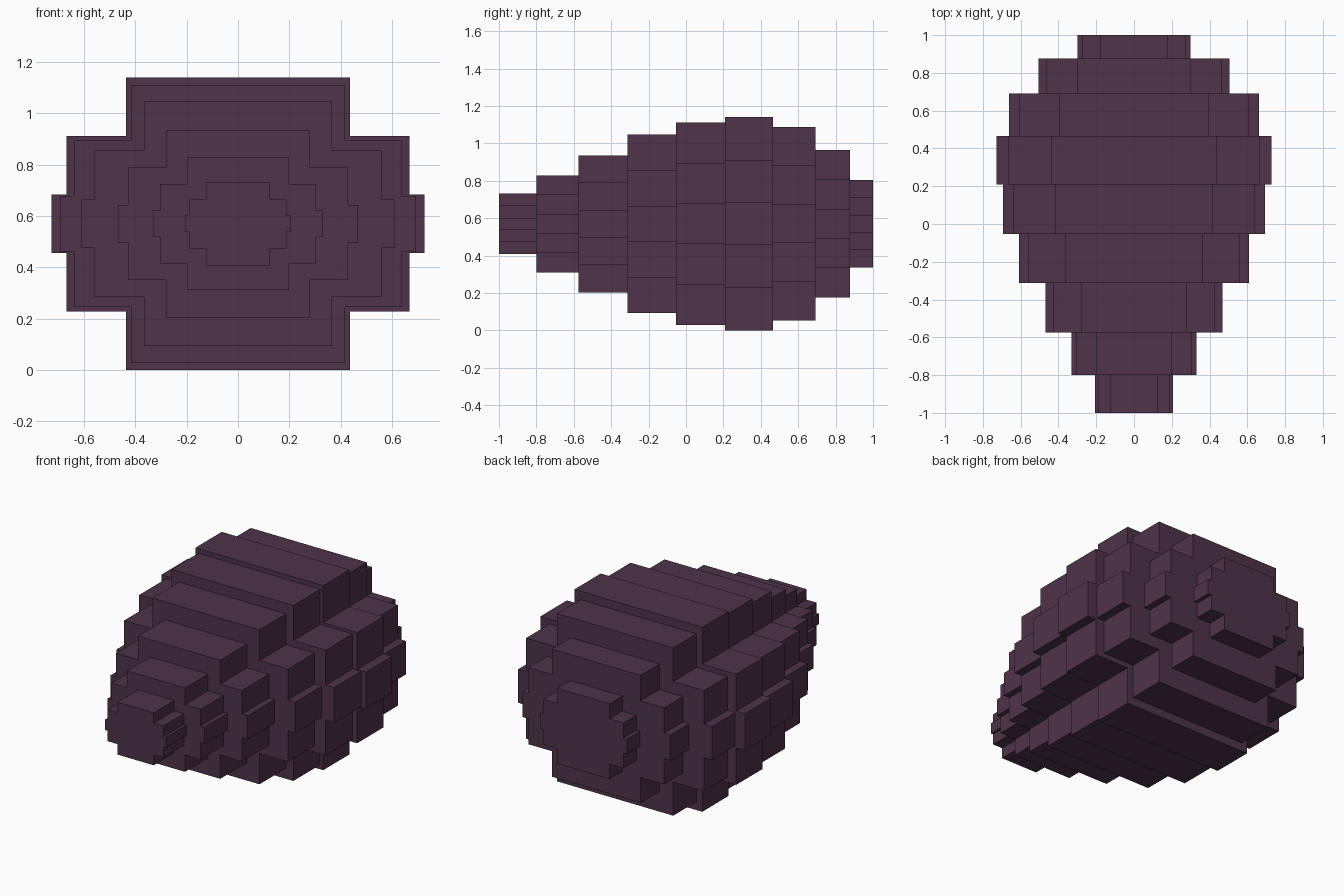
import bpy, bmesh

if "Cube" in bpy.data.objects:
    bpy.data.objects.remove(bpy.data.objects["Cube"])

CENTRE_Z = 0.57

plum = bpy.data.materials.new("dark plum")
plum.diffuse_color = (0.077, 0.033, 0.068, 1.0)
plum.use_nodes = True
plum.node_tree.nodes["Principled BSDF"].inputs["Base Color"].default_value = plum.diffuse_color

# Stepped outline of one quarter, as fractions of half width and half height
STEPS = [(1.0, 0.2), (0.918, 0.2), (0.918, 0.6), (0.6, 0.6), (0.6, 1.0)]


def stepped_outline(half_w, half_h):
    """Closed stepped cross-section, mirrored from one quarter."""
    q = [(x * half_w, z * half_h) for x, z in STEPS]
    upper = q + [(-x, z) for x, z in reversed(q)]
    return upper + [(-x, -z) for x, z in upper]


def add_slice(name, y0, y1, half_w, half_h):
    """Extrude the stepped outline from y0 to y1."""
    bm = bmesh.new()
    ring = [bm.verts.new((x, y0, CENTRE_Z + z)) for x, z in stepped_outline(half_w, half_h)]
    face = bm.faces.new(ring)
    out = bmesh.ops.extrude_face_region(bm, geom=[face], use_keep_orig=True)
    moved = [v for v in out["geom"] if isinstance(v, bmesh.types.BMVert)]
    bmesh.ops.translate(bm, verts=moved, vec=(0, y1 - y0, 0))
    bmesh.ops.recalc_face_normals(bm, faces=bm.faces)
    mesh = bpy.data.meshes.new(name)
    bm.to_mesh(mesh)
    bm.free()
    mesh.materials.append(plum)
    obj = bpy.data.objects.new(name, mesh)
    bpy.context.collection.objects.link(obj)


# Body slices from front to back: start y, half width, half height
SLICES = [
    (-1.0, 0.207, 0.162),
    (-0.80, 0.331, 0.259),
    (-0.575, 0.468, 0.366),
    (-0.313, 0.610, 0.477),
    (-0.054, 0.694, 0.542),
    (0.208, 0.728, 0.570),
    (0.465, 0.662, 0.518),
    (0.692, 0.505, 0.394),
    (0.876, 0.298, 0.233),
]
ends = [s[0] for s in SLICES[1:]] + [1.0]
for i, ((y0, w, h), y1) in enumerate(zip(SLICES, ends), 1):
    add_slice(f"body_slice_{i}", y0, y1, w, h)
